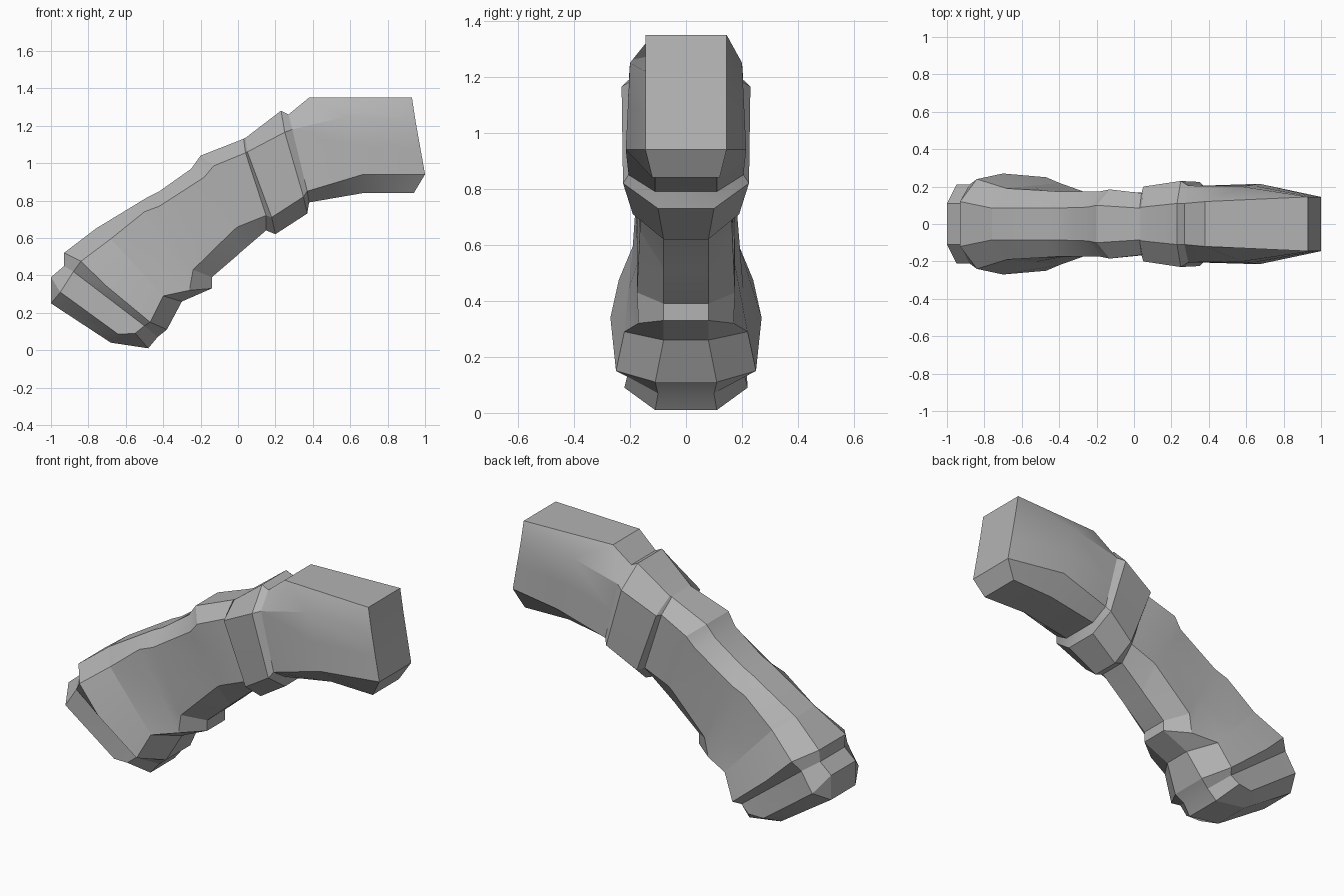
import bpy, bmesh, math

cube = bpy.data.objects.get("Cube")
if cube:
    bpy.data.objects.remove(cube)

grey = bpy.data.materials.new("plain_grey")
grey.use_nodes = True
colour = (0.45, 0.45, 0.45, 1)
grey.diffuse_color = colour
grey.node_tree.nodes["Principled BSDF"].inputs["Base Color"].default_value = colour


def section(top, upper, lower, bottom, middle=None):
    """Half cross-section: five (x, z, half width) points from top to bottom."""
    if middle is None:
        middle = tuple((a + b) / 2 for a, b in zip(upper, lower))
    return [top, upper, middle, lower, bottom]


def loft(name, sections, cap_start=False, cap_end=False):
    """Skin mirrored cross-sections into one surface."""
    bm = bmesh.new()
    loops = []
    for half in sections:
        outline = [(x, -w, z) for x, z, w in half] + [(x, w, z) for x, z, w in reversed(half)]
        loops.append([bm.verts.new(p) for p in outline])
    count = len(loops[0])
    for a, b in zip(loops, loops[1:]):
        for i in range(count):
            j = (i + 1) % count
            bm.faces.new((a[i], a[j], b[j], b[i]))
    # End caps are strips running from the front side to the back
    for wanted, ring in ((cap_start, loops[0]), (cap_end, loops[-1])):
        if wanted:
            for i in range(count // 2 - 1):
                bm.faces.new((ring[i], ring[i + 1], ring[-2 - i], ring[-1 - i]))
    bmesh.ops.remove_doubles(bm, verts=bm.verts, dist=0.0005)
    bmesh.ops.dissolve_degenerate(bm, edges=bm.edges, dist=0.0005)
    # The strips face outward when the loft's own winding is kept consistent
    bmesh.ops.recalc_face_normals(bm, faces=bm.faces)
    mesh = bpy.data.meshes.new(name)
    bm.to_mesh(mesh)
    bm.free()
    mesh.materials.append(grey)
    obj = bpy.data.objects.new(name, mesh)
    bpy.context.collection.objects.link(obj)
    bpy.ops.object.select_all(action="DESELECT")
    obj.select_set(True)
    bpy.context.view_layer.objects.active = obj
    bpy.ops.object.shade_smooth_by_angle(angle=math.radians(22))
    return obj


# Joints shared by neighbouring parts
ankle = section((-.76, .65, .085), (-.68, .595, .19), (-.40, .29, .22), (-.30, .26, .08))
elbow = section((.03, 1.13, .085), (.04, 1.055, .165), (.15, .72, .16), (.15, .64, .08))
neck = section((.27, 1.26, .11), (.29, 1.18, .205), (.37, .85, .205), (.38, .79, .11))

# Foot with bevelled sole, groove and wide upper
foot = [
    section((-1, .25, .11), (-1, .25, .11), (-.68, .04, .11), (-.48, .01, .11), (-.84, .145, .11)),
    section((-1, .39, .11), (-.95, .31, .21), (-.55, .09, .22), (-.48, .01, .11), (-.64, .085, .21)),
    section((-.93, .45, .11), (-.88, .42, .21), (-.5, .13, .21), (-.43, .07, .1)),
    section((-.93, .52, .12), (-.84, .475, .24), (-.47, .15, .25), (-.38, .11, .11), (-.70, .34, .27)),
    ankle,
]
loft("foot", foot, cap_start=True)

# Limb with the spur behind the ankle and a step on the upper side
limb = [
    ankle,
    section((-.48, .82, .085), (-.5, .74, .18), (-.26, .32, .17), (-.14, .33, .08)),
    section((-.42, .85, .085), (-.42, .77, .175), (-.24, .43, .175), (-.14, .39, .08)),
    section((-.25, .97, .09), (-.18, .925, .175), (-.02, .645, .165), (0, .51, .08)),
    section((-.2, 1.04, .1), (-.13, .985, .185), (0, .66, .165), (.01, .52, .08)),
    elbow,
]
loft("limb", limb)

# Flared collar
collar = [
    elbow,
    section((.04, 1.135, .09), (.05, 1.06, .2), (.18, .71, .19), (.2, .62, .08)),
    section((.23, 1.28, .11), (.25, 1.165, .23), (.35, .82, .225), (.37, .73, .1)),
    neck,
]
loft("collar", collar)

# Bulging end block with a flat tip
block = [
    neck,
    section((.38, 1.35, .12), (.58, 1.25, .2), (.67, .94, .215), (.67, .84, .11)),
    section((.93, 1.35, .145), (.95, 1.22, .145), (1, .94, .145), (.94, .84, .12)),
]
loft("end_block", block, cap_end=True)
